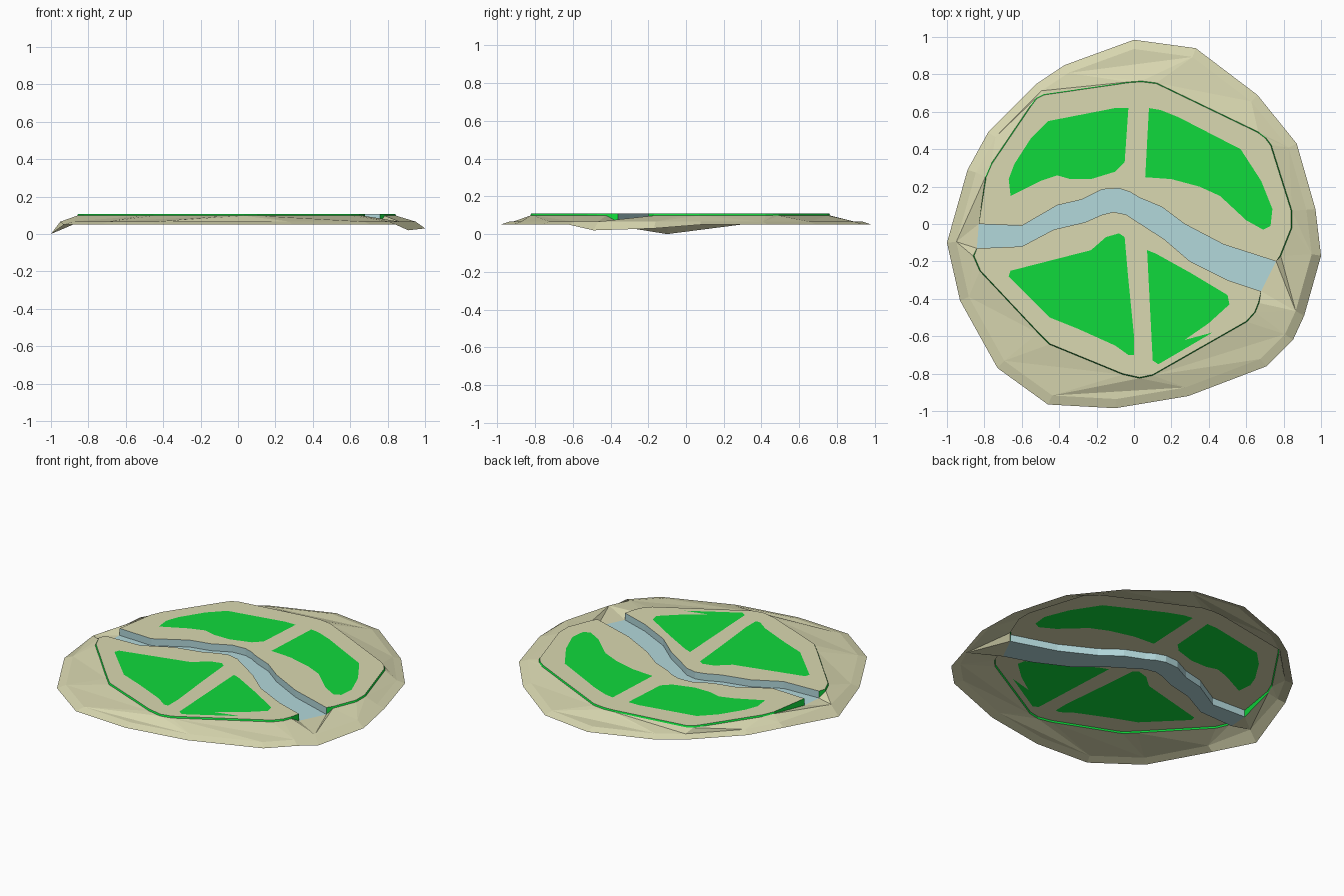
import bpy
from mathutils import Vector
from mathutils.geometry import tessellate_polygon

if "Cube" in bpy.data.objects:
    bpy.data.objects.remove(bpy.data.objects["Cube"])

TOP, RIM, WATER, MID = 0.108, 0.098, 0.064, 0.066


def material(name, r, g, b):
    m = bpy.data.materials.new(name)
    m.diffuse_color = (r, g, b, 1)
    m.use_nodes = True
    m.node_tree.nodes["Principled BSDF"].inputs["Base Color"].default_value = m.diffuse_color
    return m


SAND = material("sand", 0.70, 0.69, 0.44)
GRASS = material("grass green", 0.005, 0.70, 0.045)
BLUE = material("pale water blue", 0.45, 0.69, 0.71)


def make(name, verts, faces, mat):
    me = bpy.data.meshes.new(name)
    me.from_pydata([tuple(v) for v in verts], [], faces)
    me.materials.append(mat)
    ob = bpy.data.objects.new(name, me)
    bpy.context.collection.objects.link(ob)
    return ob


def filled(name, loops, mat):
    """Fill the first loop, leaving the others open as holes; faces look up."""
    verts = [Vector(p) for loop in loops for p in loop]
    flat = [[Vector((p[0], p[1], 0)) for p in loop] for loop in loops]
    faces = []
    for a, b, c in tessellate_polygon(flat):
        n = (verts[b] - verts[a]).cross(verts[c] - verts[a])
        faces.append((a, b, c) if n.z > 0 else (a, c, b))
    return make(name, verts, faces, mat)


def strip(name, a, b, mat, closed=False):
    """Quads between two rows of points."""
    n = len(a)
    faces = [(i, (i + 1) % n, (i + 1) % n + n, i + n)
             for i in range(n if closed else n - 1)]
    return make(name, list(a) + list(b), faces, mat)


def lift(pts, z):
    return [(x, y, z) for x, y in pts]


# River banks, west to east
north_bank = [(-.83, 0), (-.60, -.01), (-.41, .10), (-.28, .13), (-.17, .185),
              (-.08, .19), (-.02, .17), (.03, .14), (.15, .09), (.27, 0),
              (.48, -.11), (.76, -.20)]
south_bank = [(-.84, -.13), (-.60, -.12), (-.43, -.03), (-.26, .01), (-.17, .05),
              (-.11, .065), (-.04, .05), (.02, .01), (.16, -.08), (.30, -.20),
              (.50, -.30), (.68, -.36)]

# Plateau edges between the river mouths (counter-clockwise)
north_edge = [(.78, -.17), (.84, -.02), (.84, .07), (.73, .42), (.70, .46), (.66, .49),
              (.12, .75), (.04, .76), (-.03, .755), (-.48, .69), (-.52, .67), (-.55, .63),
              (-.76, .32), (-.79, .25)]
south_edge = [(-.855, -.17), (-.82, -.25), (-.51, -.58), (-.45, -.64), (-.06, -.80),
              (.03, -.82), (.10, -.805), (.60, -.52), (.645, -.47), (.665, -.42)]

# Grass fields
north_west = [(-.03, .62), (-.10, .62), (-.46, .55), (-.55, .46), (-.64, .32), (-.67, .24),
              (-.66, .15), (-.50, .23), (-.41, .26), (-.34, .24), (-.23, .24), (-.10, .28),
              (-.05, .33)]
north_east = [(.08, .62), (.14, .61), (.24, .57), (.57, .40), (.68, .23), (.74, .08),
              (.73, -.01), (.69, -.03), (.60, .02), (.46, .15), (.35, .20), (.20, .24),
              (.06, .25)]
south_west = [(-.05, -.07), (-.08, -.05), (-.15, -.07), (-.23, -.14), (-.66, -.25),
              (-.67, -.28), (-.45, -.50), (-.30, -.56), (-.10, -.65), (-.03, -.70),
              (0, -.70), (0, -.60), (-.03, -.30)]
south_east = [(.07, -.14), (.12, -.16), (.30, -.26), (.50, -.38), (.51, -.43), (.40, -.53),
              (.27, -.62), (.42, -.58), (.25, -.68), (.13, -.75), (.10, -.73)]

for side, edge, bank, fields in (
        ("north", north_edge, north_bank, (north_west, north_east)),
        ("south", south_edge, south_bank[::-1], (south_west, south_east))):
    # Sandy ground with openings, filled by the grass fields
    loops = [lift(p, TOP) for p in (edge + bank, *fields)]
    filled(side + "_ground", loops, SAND)
    for field, label in zip(loops[1:], ("west", "east")):
        filled(f"{side}_{label}_field", [field], GRASS)

# River bed and walls
north_water, south_water = lift(north_bank, WATER), lift(south_bank, WATER)
strip("river_water", south_water, north_water, BLUE)
strip("river_north_wall", north_water, lift(north_bank, TOP), BLUE)
strip("river_south_wall", lift(south_bank, TOP), south_water, BLUE)

# Green rim: drops from the ground edge to the beach, lowest at the river mouths
beach_top = []
for edge, start, end in ((north_edge, north_bank[-1], north_bank[0]),
                         (south_edge, south_bank[0], south_bank[-1])):
    low = ([(*start, WATER)] + [(x * 1.006, y * 1.006, RIM) for x, y in edge]
           + [(*end, WATER)])
    strip("grass_rim", low, lift([start] + edge + [end], TOP), GRASS)
    beach_top += low

# Beach: outer shore is level except for a few sunken corners
shore = [(0, .985), (.33, .94), (.66, .69), (.87, .43), (.97, .08), (1, -.17), (.91, -.49),
         (.85, -.62), (.71, -.76), (.29, -.92), (-.10, -.985), (-.46, -.965), (-.73, -.77),
         (-.93, -.41), (-1, -.10), (-.89, .29), (-.78, .49), (-.52, .75), (-.37, .85)]
sunken = {5: .03, 6: .02, 14: 0}
outer = [(x, y, sunken.get(i, .05)) for i, (x, y) in enumerate(shore)]
middle = [(x * .95, y * .95, MID) for x, y in shore]
strip("beach_shore", outer, middle, SAND, closed=True)
filled("beach_slope", [middle, beach_top], SAND)
